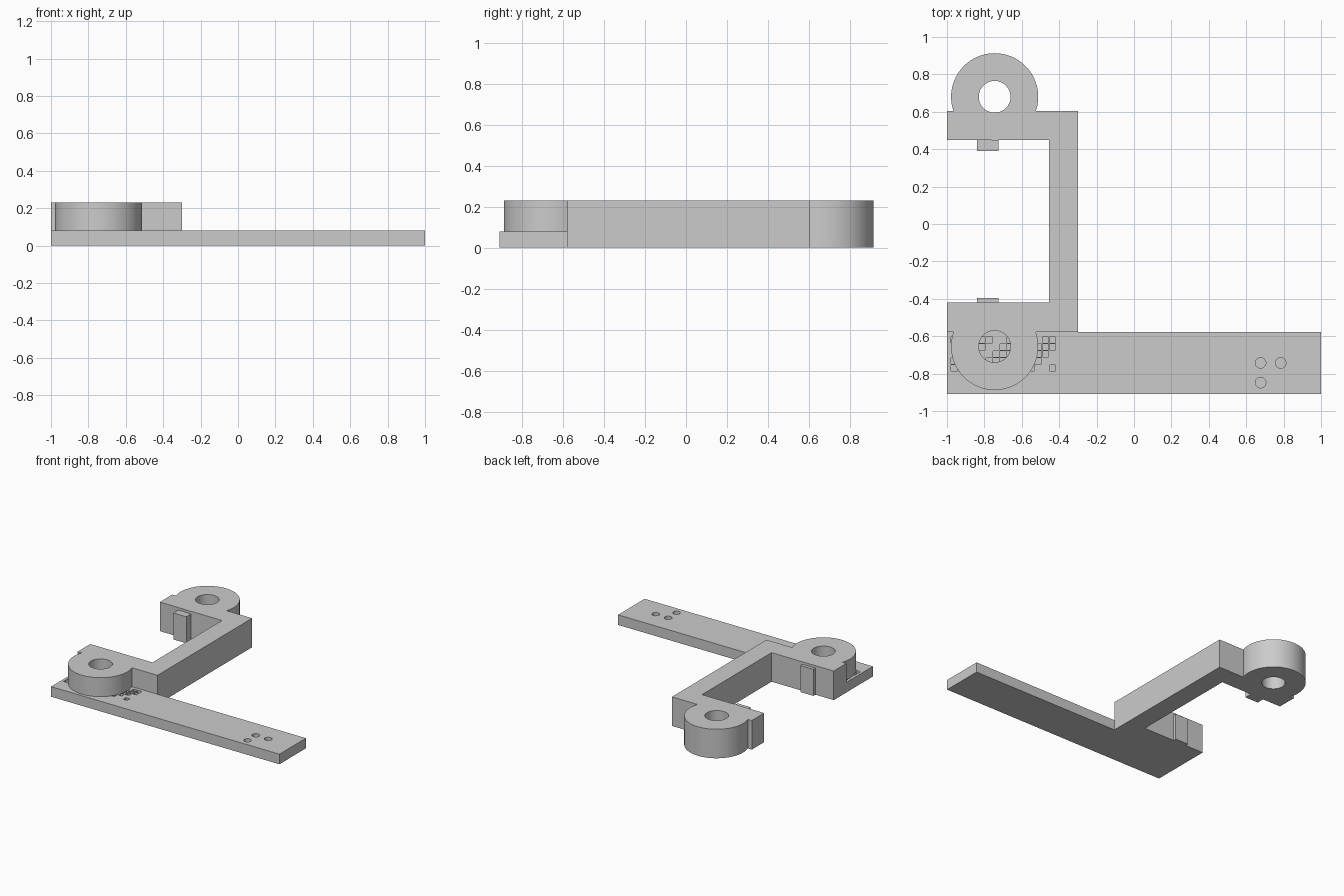
import bpy
import bmesh
from mathutils import Matrix, Vector

cube = bpy.data.objects.get("Cube")
if cube:
    bpy.data.objects.remove(cube, do_unlink=True)

GREY = (0.6, 0.6, 0.6, 1.0)
grey = bpy.data.materials.new("plain grey")
grey.use_nodes = True
grey.diffuse_color = GREY
grey.node_tree.nodes["Principled BSDF"].inputs["Base Color"].default_value = GREY

PLATE_TOP, TOP = 0.08, 0.23
RING_X, FRONT_Y, REAR_Y = -0.745, -0.655, 0.68
RING_R, HOLE_R = 0.233, 0.085


def add_box(bm, x0, x1, y0, y1, z0, z1):
    centre = Vector((x0 + x1, y0 + y1, z0 + z1)) / 2
    size = Vector((x1 - x0, y1 - y0, z1 - z0))
    bmesh.ops.create_cube(bm, size=1, matrix=Matrix.LocRotScale(centre, None, size))


def add_cylinder(bm, x, y, r, z0, z1, sides=96):
    bmesh.ops.create_cone(bm, cap_ends=True, segments=sides, radius1=r, radius2=r, depth=z1 - z0,
                          matrix=Matrix.Translation((x, y, (z0 + z1) / 2)))


def finish(name, bm):
    bmesh.ops.recalc_face_normals(bm, faces=bm.faces)
    mesh = bpy.data.meshes.new(name)
    bm.to_mesh(mesh)
    bm.free()
    mesh.materials.append(grey)
    obj = bpy.data.objects.new(name, mesh)
    bpy.context.collection.objects.link(obj)
    return obj


def make(name, builder, *args):
    bm = bmesh.new()
    builder(bm, *args)
    return finish(name, bm)


def combine(obj, tool, operation):
    """Apply a boolean and remove the tool."""
    bpy.context.view_layer.objects.active = obj
    mod = obj.modifiers.new("combine", "BOOLEAN")
    mod.operation, mod.solver, mod.object = operation, "EXACT", tool
    bpy.ops.object.modifier_apply(modifier=mod.name)
    bpy.data.objects.remove(tool, do_unlink=True)


def smooth(obj):
    bpy.ops.object.select_all(action="DESELECT")
    obj.select_set(True)
    bpy.context.view_layer.objects.active = obj
    bpy.ops.object.shade_smooth_by_angle(angle=0.5)


# Long base plate with a patch of square pits and three round blind holes
plate = make("base_plate", add_box, -1, 1, -0.91, -0.578, 0, PLATE_TOP)
pits = bmesh.new()
PITCH, CELL = 0.0375, 0.034
for col in range(15):
    for row in range(5):
        if (2 * col + 3 * row) % 5 in (1, 4):
            continue
        x, y = -0.978 + col * PITCH, -0.787 + row * PITCH
        add_box(pits, x, x + CELL, y, y + CELL, PLATE_TOP - 0.03, PLATE_TOP + 0.05)
for x, y in ((0.677, -0.743), (0.785, -0.743), (0.677, -0.848)):
    add_cylinder(pits, x, y, 0.028, PLATE_TOP - 0.03, PLATE_TOP + 0.05, 32)
combine(plate, finish("pit_cutter", pits), "DIFFERENCE")
smooth(plate)

# C-shaped bracket extruded from its outline
bm = bmesh.new()
outline = [(-1, -0.578), (-0.3, -0.578), (-0.3, 0.605), (-1, 0.605),
           (-1, 0.45), (-0.455, 0.45), (-0.455, -0.42), (-1, -0.42)]
face = bm.faces.new([bm.verts.new((x, y, 0)) for x, y in outline])
walls = bmesh.ops.extrude_face_region(bm, geom=[face], use_keep_orig=True)["geom"]
bmesh.ops.translate(bm, vec=(0, 0, TOP), verts=[v for v in walls if isinstance(v, bmesh.types.BMVert)])
bracket = finish("bracket", bm)

# Ring lugs on both arms, each with a bore
for y, z0, bore_z in ((FRONT_Y, PLATE_TOP, PLATE_TOP), (REAR_Y, 0, -0.1)):
    combine(bracket, make("lug", add_cylinder, RING_X, y, RING_R, z0, TOP), "UNION")
    combine(bracket, make("bore", add_cylinder, RING_X, y, HOLE_R, bore_z, TOP + 0.1, 64), "DIFFERENCE")
smooth(bracket)

# Small tabs facing each other inside the bracket
make("front_tab", add_box, -0.84, -0.725, -0.43, -0.395, 0, 0.21)
make("rear_tab", add_box, -0.84, -0.725, 0.39, 0.46, 0, 0.21)
